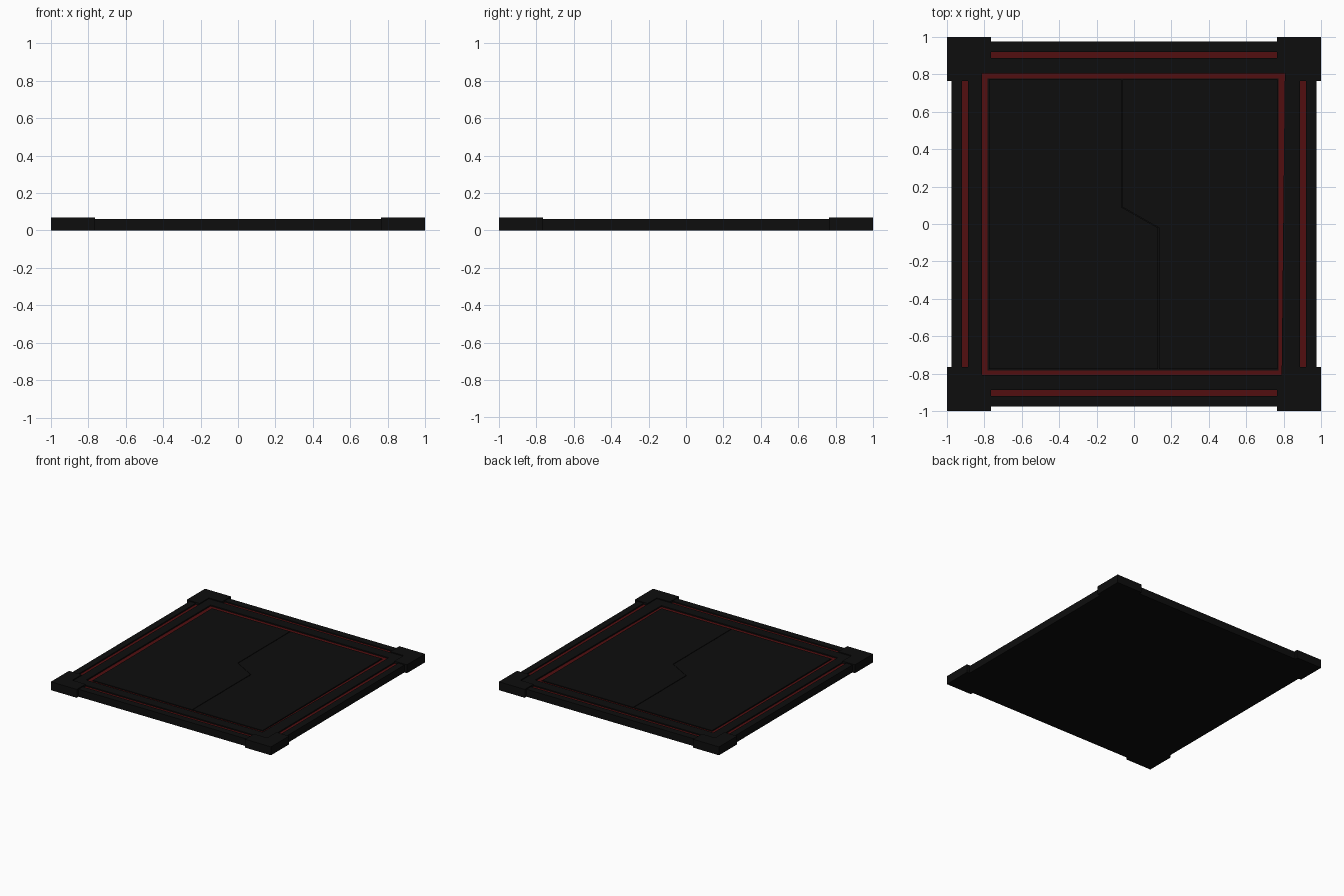
import bpy
import bmesh

cube = bpy.data.objects.get("Cube")
if cube:
    bpy.data.objects.remove(cube, do_unlink=True)


def make_material(name, rgb):
    mat = bpy.data.materials.new(name)
    mat.use_nodes = True
    mat.diffuse_color = (*rgb, 1)
    mat.node_tree.nodes["Principled BSDF"].inputs["Base Color"].default_value = (*rgb, 1)
    return mat


BLACK = make_material("matte black", (0.0043, 0.0043, 0.0043))
RED = make_material("dark red", (0.085, 0.0045, 0.005))


def finish(name, bm, mat):
    bmesh.ops.recalc_face_normals(bm, faces=bm.faces)
    mesh = bpy.data.meshes.new(name)
    bm.to_mesh(mesh)
    bm.free()
    mesh.materials.append(mat)
    obj = bpy.data.objects.new(name, mesh)
    bpy.context.collection.objects.link(obj)
    return obj


def prism(name, outline, z0, z1, mat):
    """Extrude a closed outline from z0 up to z1."""
    bm = bmesh.new()
    face = bm.faces.new([bm.verts.new((x, y, z0)) for x, y in outline])
    top = bmesh.ops.extrude_face_region(bm, geom=[face])["geom"]
    for v in top:
        if isinstance(v, bmesh.types.BMVert):
            v.co.z = z1
    return finish(name, bm, mat)


def ring(name, outer, inner, z0, z1, mat):
    """Closed frame between two four-sided outlines."""
    bm = bmesh.new()
    loops = [[bm.verts.new((x, y, z)) for x, y in pts]
             for pts, z in ((outer, z0), (outer, z1), (inner, z1), (inner, z0))]
    for k in range(4):
        a, b = loops[k], loops[(k + 1) % 4]
        for i in range(4):
            j = (i + 1) % 4
            bm.faces.new((a[i], a[j], b[j], b[i]))
    return finish(name, bm, mat)


def rect(x0, x1, y0, y1):
    return [(x0, y0), (x1, y0), (x1, y1), (x0, y1)]


def square(r):
    return rect(-r, r, -r, r)


FLOOR, RAIL, DOOR, CORNER = 0.047, 0.061, 0.056, 0.069

# Base slab
prism("base_slab", square(0.976), 0, FLOOR, BLACK)

# Raised frame; the inner opening flares slightly at the right rear
opening = [(-0.812, -0.808), (0.789, -0.808), (0.806, 0.804), (-0.812, 0.804)]
ring("outer_rail", square(0.976), square(0.92), FLOOR - 0.005, RAIL, BLACK)
ring("inner_rail", square(0.887), opening, FLOOR - 0.005, RAIL, BLACK)

# Red strips in the grooves between the rails
for name, box in (("front", (-0.77, 0.77, -0.92, -0.887)), ("back", (-0.77, 0.77, 0.887, 0.92)),
                  ("right", (-0.92, -0.887, -0.77, 0.77)), ("left", (0.887, 0.92, -0.77, 0.77))):
    prism(name + "_red_strip", rect(*box), FLOOR - 0.002, FLOOR + 0.004, RED)

# Red border around the doors
door_edge = rect(-0.782, 0.772, -0.782, 0.777)
ring("door_red_border", opening, door_edge, FLOOR - 0.002, FLOOR + 0.004, RED)

# Two interlocking doors with a stepped seam
seam = [(-0.064, 0.771), (-0.064, 0.09), (0.13, -0.02), (0.13, -0.776)]
gap = 0.003
right_edge = [(x - gap, y) for x, y in seam]
left_edge = [(x + gap, y) for x, y in seam]
prism("right_door", right_edge + [(-0.776, -0.776), (-0.776, 0.771)], FLOOR - 0.005, DOOR, BLACK)
prism("left_door", left_edge + [(0.766, -0.776), (0.766, 0.771)], FLOOR - 0.005, DOOR, BLACK)

# L-shaped corner brackets
bracket = [(1, 1), (0.765, 1), (0.765, 0.885), (0.885, 0.885), (0.885, 0.765), (1, 0.765)]
for sx, side in ((-1, "right"), (1, "left")):
    for sy, end in ((-1, "front"), (1, "back")):
        prism(f"{end}_{side}_corner", [(sx * x, sy * y) for x, y in bracket], 0, CORNER, BLACK)
